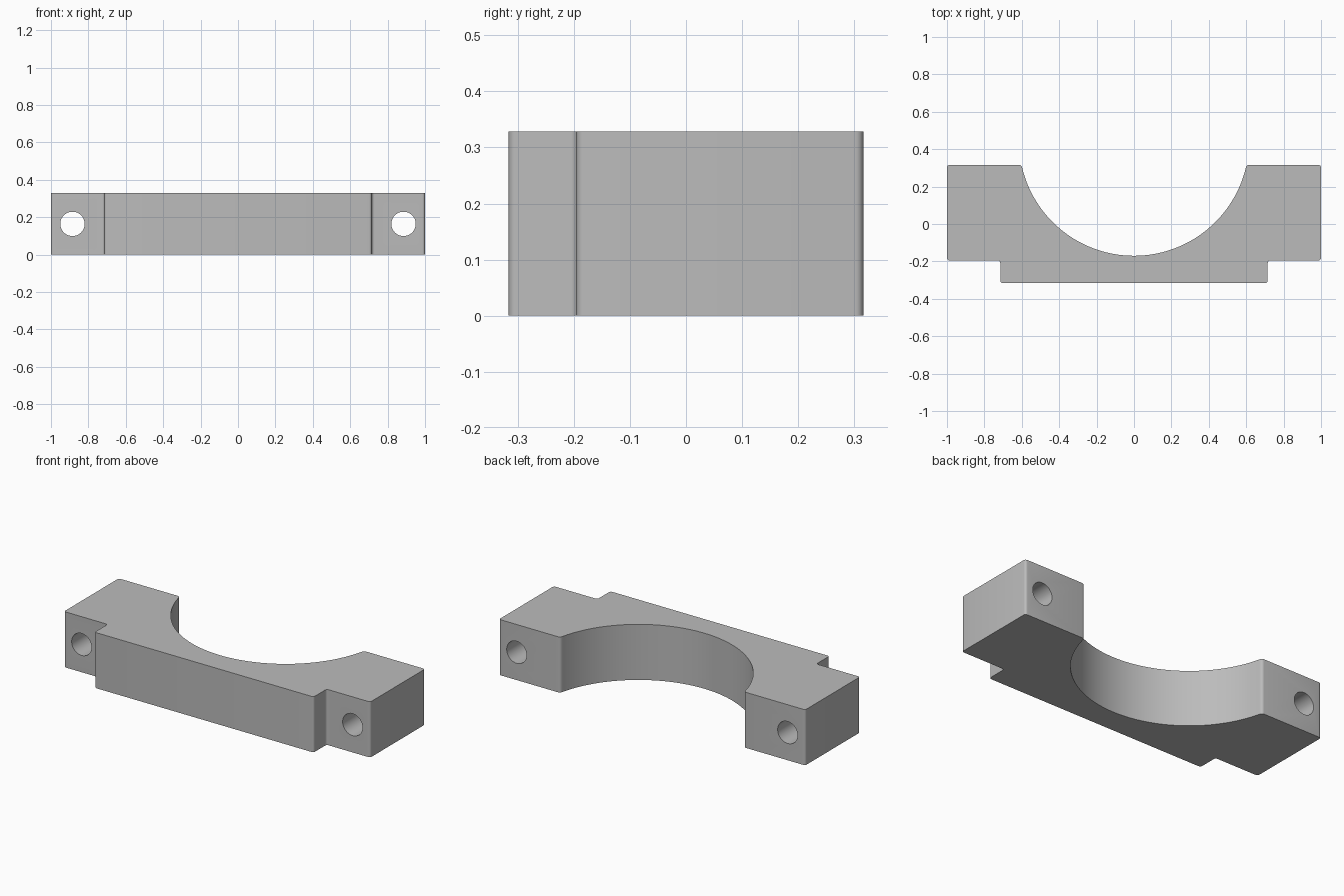
import bpy, bmesh, math

old = bpy.data.objects.get("Cube")
if old:
    bpy.data.objects.remove(old, do_unlink=True)

HEIGHT = 0.328
BACK, FRONT, STEP = 0.316, -0.316, -0.195
ARC_Y, ARC_R = 0.445, 0.615
FILLET = 0.014

grey = bpy.data.materials.new("machined grey")
grey.use_nodes = True
colour = (0.5, 0.5, 0.5, 1)
grey.diffuse_color = colour
grey.node_tree.nodes["Principled BSDF"].inputs["Base Color"].default_value = colour

# Clamp outline: stepped right half, its mirror, and the bearing arc
half = [(0.715, FRONT), (0.715, STEP), (1, STEP), (1, BACK)]
reach = math.acos((ARC_Y - BACK) / ARC_R)
steps = 64
arc = [(ARC_R * math.sin(a), ARC_Y - ARC_R * math.cos(a))
       for a in (reach * (1 - 2 * i / steps) for i in range(steps + 1))]
corners = half + [arc[0], arc[-1]] + [(-x, y) for x, y in reversed(half)]
outline = half + arc + [(-x, y) for x, y in reversed(half)]

# Extrude the outline and round its upright corners
bm = bmesh.new()
base = bm.faces.new([bm.verts.new((x, y, 0)) for x, y in outline])
top = bmesh.ops.extrude_face_region(bm, geom=[base])
bmesh.ops.translate(bm, vec=(0, 0, HEIGHT),
                    verts=[v for v in top["geom"] if isinstance(v, bmesh.types.BMVert)])
bmesh.ops.recalc_face_normals(bm, faces=bm.faces)


def is_corner_edge(edge):
    a, b = (v.co for v in edge.verts)
    return abs(a.z - b.z) > HEIGHT / 2 and any(
        math.hypot(a.x - x, a.y - y) < 0.001 for x, y in corners)


bmesh.ops.bevel(bm, geom=[e for e in bm.edges if is_corner_edge(e)], offset=FILLET,
                segments=5, profile=0.5, affect='EDGES')
bmesh.ops.recalc_face_normals(bm, faces=bm.faces)
mesh = bpy.data.meshes.new("bearing_clamp")
bm.to_mesh(mesh)
bm.free()
mesh.materials.append(grey)
clamp = bpy.data.objects.new("bearing_clamp", mesh)
bpy.context.collection.objects.link(clamp)

# Bolt holes through both ears
for side in (-1, 1):
    bpy.ops.mesh.primitive_cylinder_add(vertices=48, radius=0.065, depth=1,
                                        location=(side * 0.885, 0, HEIGHT / 2),
                                        rotation=(math.pi / 2, 0, 0))
    cutter = bpy.context.object
    cutter.name = "bolt_hole_cutter"
    cutter.hide_render = True
    cutter.data.materials.append(grey)
    hole = clamp.modifiers.new("bolt_hole", 'BOOLEAN')
    hole.operation = 'DIFFERENCE'
    hole.solver = 'EXACT'
    hole.object = cutter
    bpy.context.view_layer.objects.active = clamp
    bpy.ops.object.modifier_apply(modifier=hole.name)
    bpy.data.objects.remove(cutter, do_unlink=True)

bpy.ops.object.select_all(action='DESELECT')
clamp.select_set(True)
bpy.context.view_layer.objects.active = clamp
bpy.ops.object.shade_smooth_by_angle(angle=math.radians(30))
